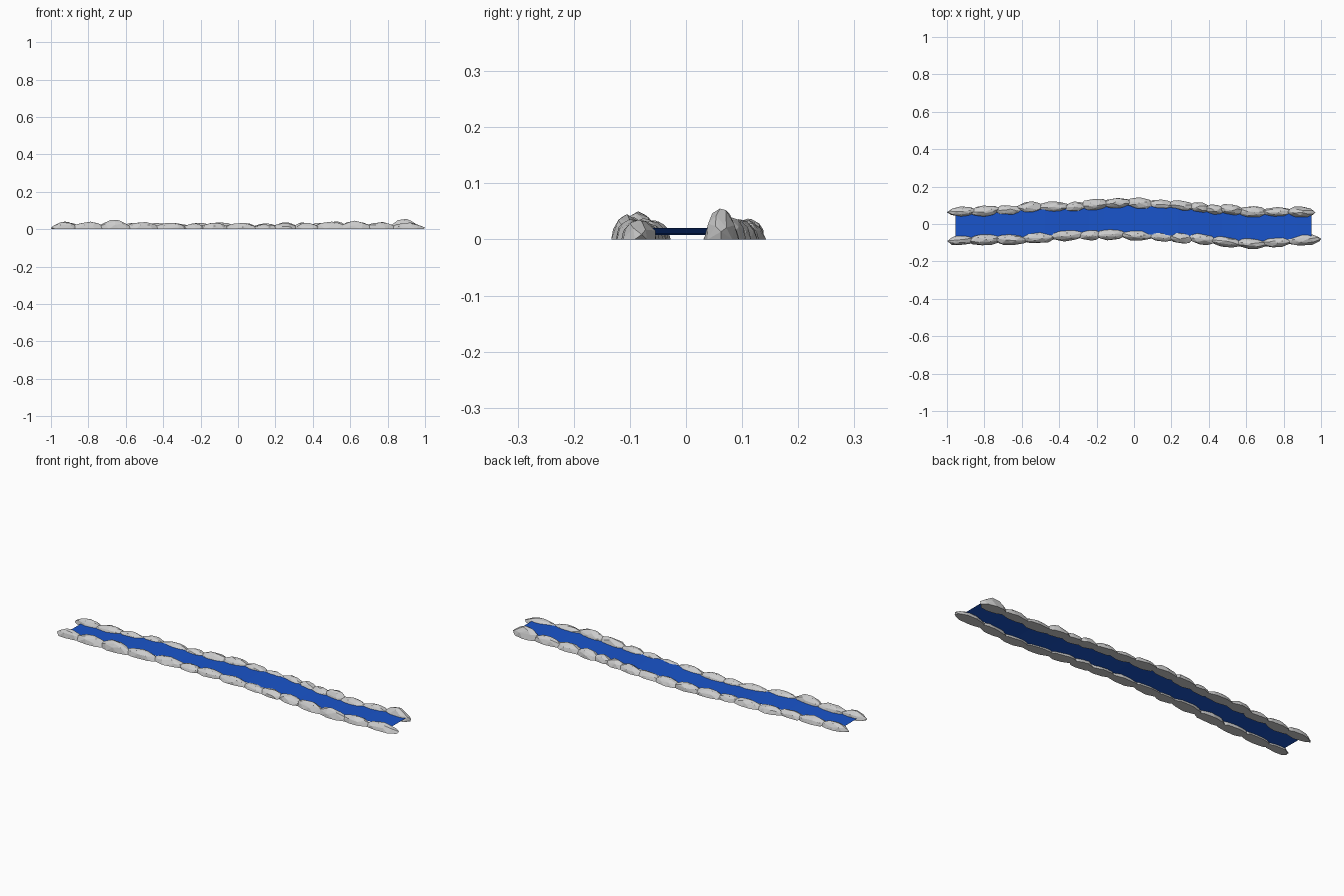
import bpy, bmesh, math, random
from mathutils import Vector, Matrix

if "Cube" in bpy.data.objects:
    bpy.data.objects.remove(bpy.data.objects["Cube"])

random.seed(7)


def rock(name, x0, x1, y, width, height, tilt):
    """Faceted boulder: hull of scattered points on a dome, flat underneath."""
    pts = []
    for k, (ring_z, n) in enumerate([(0.0, 9), (0.5, 8), (0.86, 5)]):
        start = random.uniform(0, 6.28)
        for i in range(n):
            a = start + (i + random.uniform(-0.25, 0.25)) * 2 * math.pi / n
            z = ring_z + (random.uniform(-0.12, 0.12) if k else 0)
            r = math.sqrt(max(0, 1 - z * z)) * random.uniform(0.9, 1.06)
            pts.append(Vector((r * math.cos(a), r * math.sin(a), z)))
    pts += [Vector((-1, 0, 0.25)), Vector((1, 0, 0.25)),
            Vector((random.uniform(-0.3, 0.3), random.uniform(-0.2, 0.2), 1))]
    bm = bmesh.new()
    for p in pts:
        bm.verts.new(p)
    hull = bmesh.ops.convex_hull(bm, input=bm.verts)
    loose = [v for v in bm.verts if not v.link_faces]
    bmesh.ops.delete(bm, geom=loose, context='VERTS')
    bmesh.ops.recalc_face_normals(bm, faces=bm.faces)
    m = (Matrix.Translation(((x0 + x1) / 2, y, 0)) @ Matrix.Rotation(tilt, 4, 'Z')
         @ Matrix.Diagonal(((x1 - x0) / 2, width / 2, height, 1)))
    bmesh.ops.transform(bm, matrix=m, verts=bm.verts)
    me = bpy.data.meshes.new(name)
    bm.to_mesh(me)
    bm.free()
    ob = bpy.data.objects.new(name, me)
    bpy.context.collection.objects.link(ob)
    return ob


def interp(path, x):
    for (xa, ya), (xb, yb) in zip(path, path[1:]):
        if x <= xb:
            return ya + (yb - ya) * (x - xa) / (xb - xa)
    return path[-1][1]


# Centre lines of the two banks
back_path = [(-1, .067), (-.8, .07), (-.55, .085), (-.3, .093), (-.1, .112),
             (.2, .098), (.4, .08), (.6, .068), (1, .058)]
front_path = [(-1, -.094), (-.8, -.085), (-.55, -.078), (-.38, -.062), (-.15, -.056),
              (.1, -.066), (.3, -.076), (.45, -.093), (.63, -.106), (.8, -.092), (1, -.08)]

# Rock joints along each bank, and rock heights
back_x = [-.98, -.86, -.73, -.61, -.5, -.36, -.27, -.15, -.03, .09, .2,
          .31, .39, .47, .57, .7, .83, .95]
back_h = [.036, .035, .033, .034, .033, .03, .034, .037, .034, .03, .036,
          .036, .034, .042, .034, .038, .055]
front_x = [-.98, -.87, -.73, -.59, -.44, -.28, -.19, -.06, .09, .2, .3,
           .42, .56, .69, .83, .98]
front_h = [.04, .04, .05, .038, .034, .03, .034, .033, .025, .032, .034,
           .04, .045, .036, .035]

for side, path, xs, hs in (("back", back_path, back_x, back_h),
                           ("front", front_path, front_x, front_h)):
    for i, h in enumerate(hs):
        a = xs[i] - (.02 if i else .018)
        b = xs[i + 1] + .02
        c = (a + b) / 2
        slope = math.atan2(interp(path, b) - interp(path, a), b - a)
        rock(f"{side}_bank_rock_{i + 1}", a, b, interp(path, c) + random.uniform(-.004, .004),
             random.uniform(.054, .066), h, slope + random.uniform(-.06, .06))

# Gently rippling water sheet between the banks
water_mat = bpy.data.materials.new("water_blue")
water_mat.diffuse_color = (0.01, 0.09, 0.6, 1)
water_mat.use_nodes = True
water_mat.node_tree.nodes["Principled BSDF"].inputs["Base Color"].default_value = water_mat.diffuse_color
bm = bmesh.new()
rows = []
n = 24
for i in range(n + 1):
    x = -.955 + 1.905 * i / n
    z = .014 + .006 * math.sin(x * 9)
    ya, yb = interp(front_path, x), interp(back_path, x)
    rows.append([bm.verts.new((x, ya + (yb - ya) * t, z)) for t in (.06, .5, .94)])
for r, s in zip(rows, rows[1:]):
    for j in range(2):
        bm.faces.new((r[j], s[j], s[j + 1], r[j + 1]))
me = bpy.data.meshes.new("water")
bm.to_mesh(me)
bm.free()
me.materials.append(water_mat)
bpy.context.collection.objects.link(bpy.data.objects.new("water", me))
